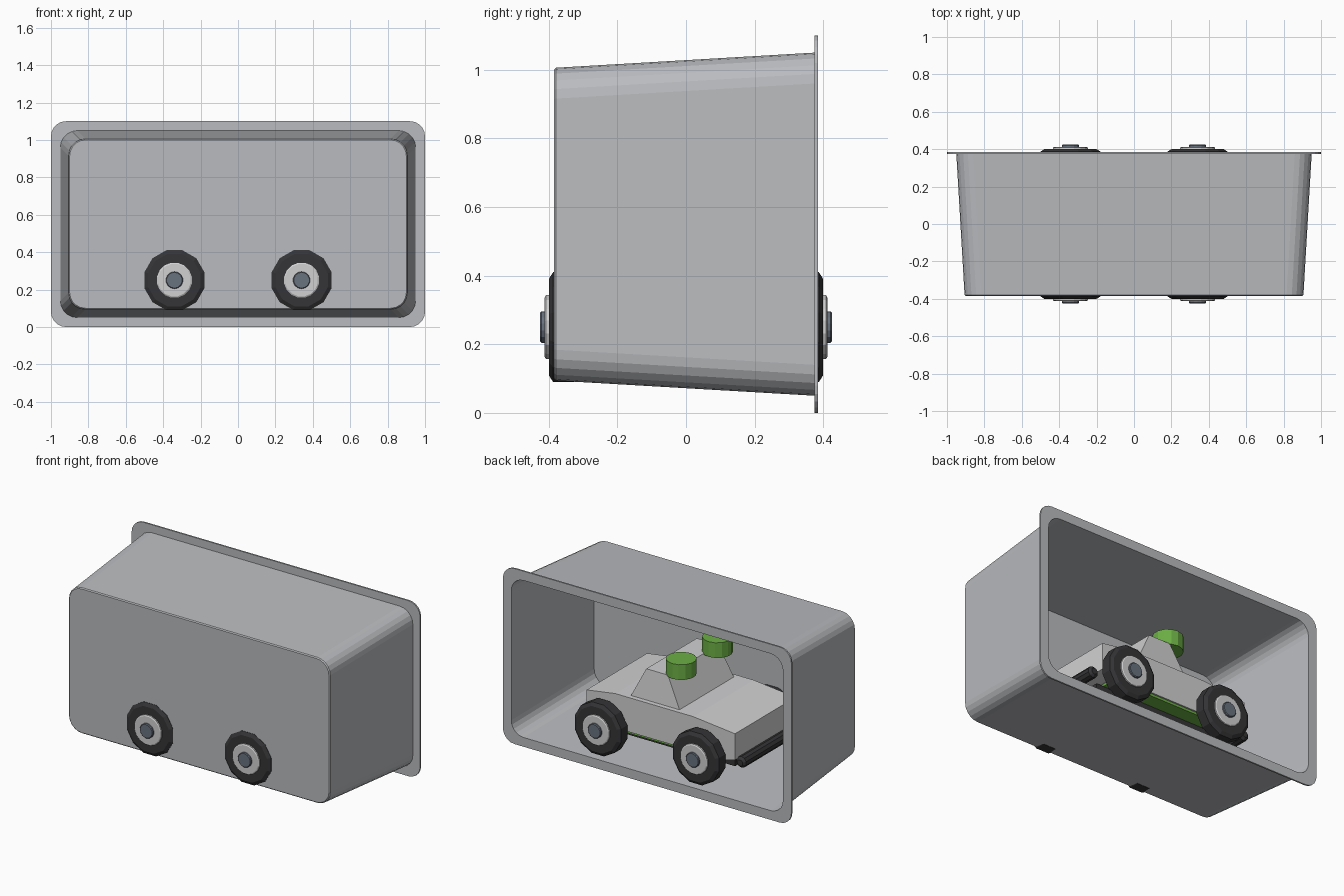
import bpy, bmesh, math
from mathutils import Matrix, Vector

if "Cube" in bpy.data.objects:
    bpy.data.objects.remove(bpy.data.objects["Cube"])


def mat(name, r, g, b):
    m = bpy.data.materials.new(name)
    m.diffuse_color = (r, g, b, 1)
    m.use_nodes = True
    m.node_tree.nodes["Principled BSDF"].inputs["Base Color"].default_value = m.diffuse_color
    return m


TRAY = mat("tray grey", 0.49, 0.50, 0.52)
BODY = mat("light grey", 0.64, 0.64, 0.65)
BLACK = mat("rubber black", 0.035, 0.035, 0.038)
GREEN = mat("green", 0.15, 0.43, 0.06)
CAP = mat("slate blue", 0.14, 0.17, 0.21)


def skin(name, loops, material):
    """Bridge equal-length loops of points and cap both ends."""
    bm = bmesh.new()
    rings = [[bm.verts.new(p) for p in loop] for loop in loops]
    n = len(rings[0])
    for a, b in zip(rings, rings[1:]):
        for i in range(n):
            j = (i + 1) % n
            bm.faces.new((a[i], a[j], b[j], b[i]))
    bm.faces.new(rings[0])
    bm.faces.new(list(reversed(rings[-1])))
    bmesh.ops.recalc_face_normals(bm, faces=bm.faces)
    me = bpy.data.meshes.new(name)
    bm.to_mesh(me)
    bm.free()
    me.materials.append(material)
    ob = bpy.data.objects.new(name, me)
    bpy.context.collection.objects.link(ob)
    return ob


def rounded(hx, hz, r, y, seg=5):
    """Rounded rectangle in the xz plane around z = 0.55."""
    pts = []
    for k, (sx, sz) in enumerate(((1, 1), (-1, 1), (-1, -1), (1, -1))):
        for i in range(seg + 1):
            a = math.pi / 2 * (k + i / seg)
            pts.append((sx * (hx - r) + r * math.cos(a), y,
                        0.55 + sz * (hz - r) + r * math.sin(a)))
    return pts


def lathe(name, profile, center, axis, material, n=12):
    """Round part: profile is (position along axis, radius) pairs."""
    loops = []
    for t, r in profile:
        ring = []
        for i in range(n):
            a = 2 * math.pi * (i + 0.5) / n
            c, s = r * math.cos(a), r * math.sin(a)
            off = {"x": (t, c, s), "y": (c, t, s), "z": (c, s, t)}[axis]
            ring.append(Vector(center) + Vector(off))
        loops.append(ring)
    return skin(name, loops, material)


def rect(x0, x1, hy, z):
    return [(x0, -hy, z), (x1, -hy, z), (x1, hy, z), (x0, hy, z)]


# Open tray with a flange, one continuous thin shell
skin("tray", [
    rounded(0.90, 0.45, 0.085, -0.385),
    rounded(0.906, 0.456, 0.09, -0.379),
    rounded(0.95, 0.50, 0.09, 0.375),
    rounded(1.0, 0.55, 0.08, 0.375),
    rounded(1.0, 0.55, 0.08, 0.385),
    rounded(0.942, 0.492, 0.085, 0.385),
    rounded(0.898, 0.448, 0.085, -0.373),
], TRAY)

# Car body: side profile extruded across the width
profile = [(-0.55, 0.26), (-0.55, 0.425), (-0.26, 0.455), (0.28, 0.455),
           (0.48, 0.425), (0.48, 0.26), (0.40, 0.24), (-0.47, 0.24)]
skin("car_body", [[(x, y, z) for x, z in profile] for y in (-0.3, 0.3)], BODY)

# Cabin with sloped ends
skin("cabin", [rect(-0.146, 0.195, 0.27, 0.45),
               rect(-0.05, 0.10, 0.25, 0.64)], BODY)

# Underside plate and chassis
skin("floor_plate", [rect(-0.46, 0.39, 0.29, 0.225),
                     rect(-0.46, 0.39, 0.29, 0.242)], GREEN)
skin("chassis", [rect(-0.48, 0.44, 0.2, 0.165),
                 rect(-0.48, 0.44, 0.2, 0.226)], BLACK)

# Roof lamps
for side in (-1, 1):
    lathe("roof_lamp", [(0.635, 0.088), (0.73, 0.088)],
          (-0.093, 0.18 * side, 0), "z", GREEN, 14)

# Bumper bars
for name, x in (("front_bumper", -0.57), ("rear_bumper", 0.52)):
    lathe(name, [(-0.28, 0.02), (-0.265, 0.035), (0.265, 0.035), (0.28, 0.02)],
          (x, 0, 0.24), "y", BLACK, 10)

# Wheels, hubs and axles
for x in (-0.34, 0.34):
    lathe("axle", [(-0.33, 0.03), (0.33, 0.03)], (x, 0, 0.25), "y", BLACK, 8)
    for s in (-1, 1):
        c = (x, 0, 0.25)
        lathe("tyre", [(s * 0.312, 0.145), (s * 0.325, 0.166),
                       (s * 0.387, 0.166), (s * 0.40, 0.145)], c, "y", BLACK)
        lathe("wheel_rim", [(s * 0.39, 0.095), (s * 0.408, 0.095),
                            (s * 0.412, 0.088)], c, "y", BODY, 16)
        lathe("hub_cap", [(s * 0.40, 0.046), (s * 0.421, 0.046),
                          (s * 0.425, 0.042)], c, "y", CAP, 14)
